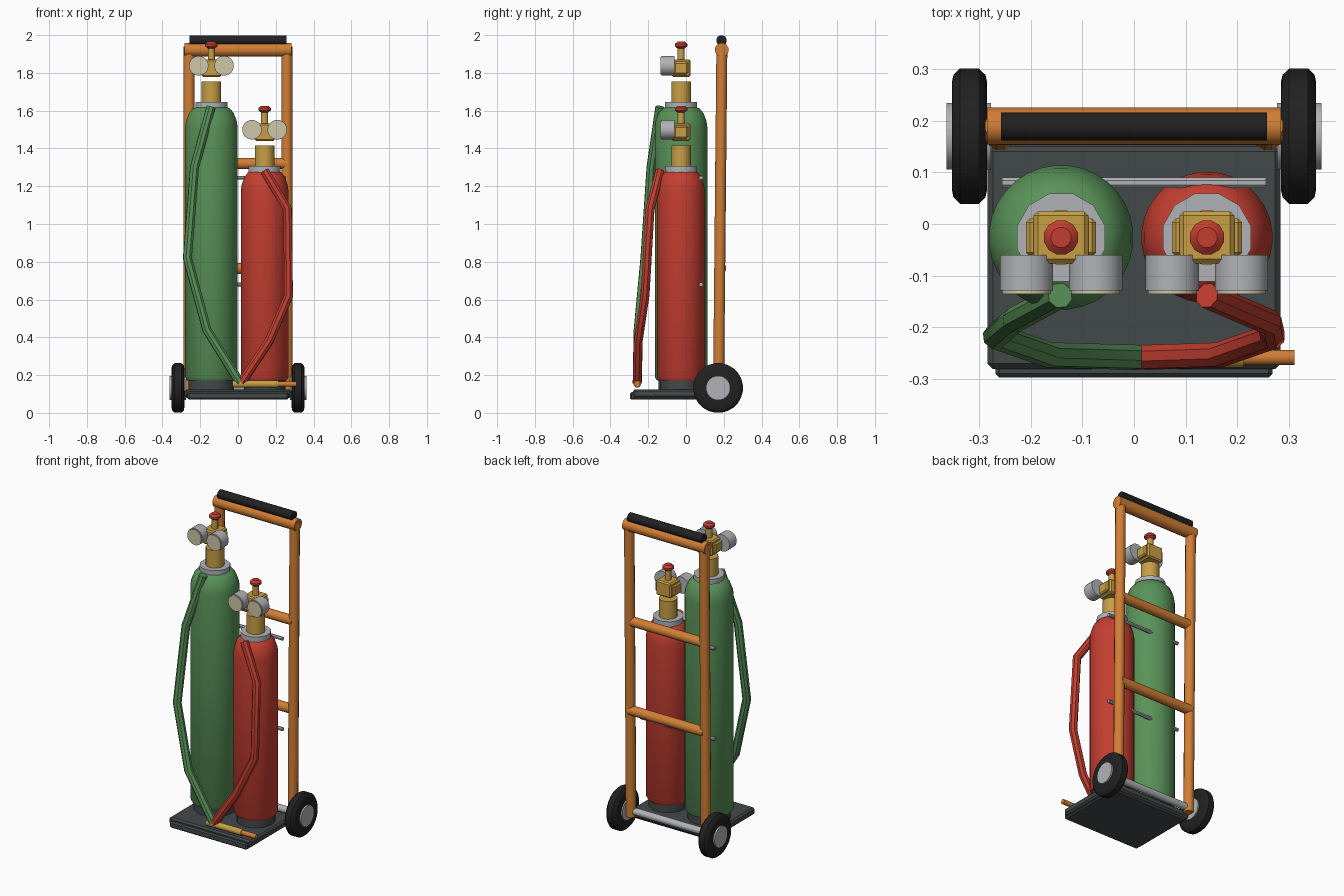
import bpy, bmesh, math
from mathutils import Vector

old = bpy.data.objects.get("Cube")
if old:
    bpy.data.objects.remove(old, do_unlink=True)


def material(name, r, g, b):
    m = bpy.data.materials.new(name)
    m.use_nodes = True
    m.diffuse_color = (r, g, b, 1)
    m.node_tree.nodes["Principled BSDF"].inputs["Base Color"].default_value = (r, g, b, 1)
    return m


GREEN = material("green paint", 0.1, 0.29, 0.1)
RED = material("red paint", 0.55, 0.048, 0.03)
ORANGE = material("orange frame", 0.64, 0.21, 0.035)
BRASS = material("brass", 0.58, 0.35, 0.06)
STEEL = material("steel", 0.44, 0.45, 0.47)
PLATE = material("dark plate", 0.055, 0.065, 0.068)
RUBBER = material("black rubber", 0.015, 0.015, 0.015)
DIAL = material("cream dial", 0.61, 0.57, 0.39)


def finish(ob, mat):
    ob.data.materials.append(mat)
    bpy.ops.object.select_all(action="DESELECT")
    ob.select_set(True)
    bpy.context.view_layer.objects.active = ob
    bpy.ops.object.shade_smooth_by_angle(angle=math.radians(35))
    return ob


def from_bmesh(name, bm, mat):
    bmesh.ops.recalc_face_normals(bm, faces=bm.faces)
    me = bpy.data.meshes.new(name)
    bm.to_mesh(me)
    bm.free()
    ob = bpy.data.objects.new(name, me)
    bpy.context.collection.objects.link(ob)
    return finish(ob, mat)


def lathe(name, start, axis, profile, mat, sides=24):
    """Turn (radius, distance) pairs around an axis, with closed ends."""
    turn = Vector((0, 0, 1)).rotation_difference(Vector(axis))
    bm = bmesh.new()
    rings = []
    for r, d in profile:
        angles = [math.tau * (i + 0.5) / sides for i in range(sides)]
        rings.append([bm.verts.new(Vector(start) + turn @ Vector((r * math.cos(a), r * math.sin(a), d)))
                      for a in angles])
    for low, high in zip(rings, rings[1:]):
        for i in range(sides):
            j = (i + 1) % sides
            bm.faces.new((low[i], low[j], high[j], high[i]))
    bm.faces.new(rings[0])
    bm.faces.new(rings[-1])
    return from_bmesh(name, bm, mat)


def rod(name, a, b, r, mat, sides=12):
    axis = Vector(b) - Vector(a)
    return lathe(name, a, axis, [(r, 0), (r, axis.length)], mat, sides)


def box(name, low, high, bevel, mat):
    low, high = Vector(low), Vector(high)
    bm = bmesh.new()
    bmesh.ops.create_cube(bm, size=1)
    for v in bm.verts:
        v.co = (low + high) / 2 + v.co * (high - low)
    bmesh.ops.bevel(bm, geom=bm.edges[:], offset=bevel, segments=1, affect="EDGES")
    return from_bmesh(name, bm, mat)


def hose(name, points, r, mat):
    cu = bpy.data.curves.new(name, "CURVE")
    cu.dimensions = "3D"
    cu.bevel_depth = r
    cu.bevel_resolution = 2
    cu.use_fill_caps = True
    sp = cu.splines.new("POLY")
    sp.points.add(len(points) - 1)
    for p, co in zip(sp.points, points):
        p.co = (*co, 1)
    ob = bpy.data.objects.new(name, cu)
    bpy.context.collection.objects.link(ob)
    bpy.ops.object.select_all(action="DESELECT")
    ob.select_set(True)
    bpy.context.view_layer.objects.active = ob
    bpy.ops.object.convert(target="MESH")
    return finish(bpy.context.object, mat)


# Base plate with front lip
box("base_plate", (-0.283, -0.28, 0.08), (0.283, 0.15, 0.125), 0.01, PLATE)
box("base_lip", (-0.268, -0.297, 0.07), (0.268, 0.14, 0.11), 0.008, PLATE)

# Wheels and axle
AXLE_Y, AXLE_Z = 0.17, 0.132
rod("axle", (-0.3, AXLE_Y, AXLE_Z), (0.3, AXLE_Y, AXLE_Z), 0.022, STEEL)
for side, s in (("left", 1), ("right", -1)):
    lathe(side + "_tyre", (s * 0.284, AXLE_Y, AXLE_Z), (s, 0, 0),
          [(0.105, 0), (0.119, 0.003), (0.132, 0.016), (0.132, 0.052), (0.119, 0.065), (0.105, 0.068)], RUBBER)
    rod(side + "_hub", (s * 0.276, AXLE_Y, AXLE_Z), (s * 0.362, AXLE_Y, AXLE_Z), 0.065, STEEL, 20)
    rod(side + "_upright", (s * 0.259, 0.172, 0.1), (s * 0.259, 0.19, 1.94), 0.03, ORANGE)

# Frame cross bars, grip and bottle restraints
rod("top_bar", (-0.284, 0.189, 1.922), (0.284, 0.189, 1.922), 0.037, ORANGE)
rod("upper_cross_bar", (-0.26, 0.182, 1.32), (0.26, 0.182, 1.32), 0.03, ORANGE)
rod("lower_cross_bar", (-0.26, 0.184, 0.765), (0.26, 0.184, 0.765), 0.03, ORANGE)
rod("hand_grip", (-0.257, 0.188, 1.972), (0.257, 0.188, 1.972), 0.028, RUBBER)
for name, z in (("upper_restraint", 1.245), ("lower_restraint", 0.68)):
    rod(name, (-0.255, 0.08, z), (0.255, 0.08, z), 0.011, STEEL, 8)

# Gas bottles with valve, knob and twin gauges
BOTTLE_Y = -0.026


def bottle(name, x, r, top, mat):
    def at(z, dx=0, dy=0):
        return (x + dx, BOTTLE_Y + dy, z)

    up = (0, 0, 1)
    rod(name + "_foot", at(0.12), at(0.2), r * 0.87, PLATE, 24)
    lathe(name + "_body", at(0), up,
          [(r * 0.92, 0.172), (r, 0.19), (r, top - 0.11), (r * 0.96, top - 0.075),
           (r * 0.85, top - 0.035), (r * 0.7, top - 0.01), (r * 0.5, top)], mat, 32)
    rod(name + "_neck_ring", at(top - 0.015), at(top + 0.023), 0.088, STEEL)
    rod(name + "_neck", at(top), at(top + 0.133), 0.053, BRASS, 16)
    box(name + "_valve_block", at(top + 0.157, -0.053, -0.05), at(top + 0.25, 0.053, 0.05), 0.008, BRASS)
    box(name + "_valve_arms", at(top + 0.17, -0.068, -0.037), at(top + 0.237, 0.068, 0.037), 0.008, BRASS)
    rod(name + "_stem", at(top + 0.24), at(top + 0.315), 0.019, BRASS)
    lathe(name + "_knob", at(top + 0.308), up,
          [(0.02, 0), (0.034, 0.011), (0.034, 0.023), (0.02, 0.035)], RED, 12)
    for side, s in (("left", 1), ("right", -1)):
        z = top + 0.216
        rod(f"{name}_{side}_gauge", at(z, s * 0.067, -0.034), at(z, s * 0.067, -0.103), 0.052, STEEL, 20)
        rod(f"{name}_{side}_dial", at(z, s * 0.067, -0.1), at(z, s * 0.067, -0.109), 0.048, DIAL, 20)


bottle("tall_bottle", -0.141, 0.14, 1.622, GREEN)
bottle("short_bottle", 0.141, 0.127, 1.283, RED)

# Hoses meeting at the torch
hose("green_hose", [(-0.143, -0.138, 1.62), (-0.23, -0.185, 1.3), (-0.268, -0.217, 0.82),
                    (-0.165, -0.253, 0.44), (0.01, -0.258, 0.16)], 0.025, GREEN)
hose("red_hose", [(0.141, -0.138, 1.28), (0.262, -0.19, 1.08), (0.268, -0.217, 0.62),
                  (0.165, -0.253, 0.38), (0.018, -0.258, 0.16)], 0.025, RED)
rod("torch_handle", (-0.03, -0.258, 0.153), (0.213, -0.258, 0.153), 0.02, BRASS)
rod("torch_tip", (0.2, -0.258, 0.153), (0.31, -0.258, 0.153), 0.015, ORANGE)
